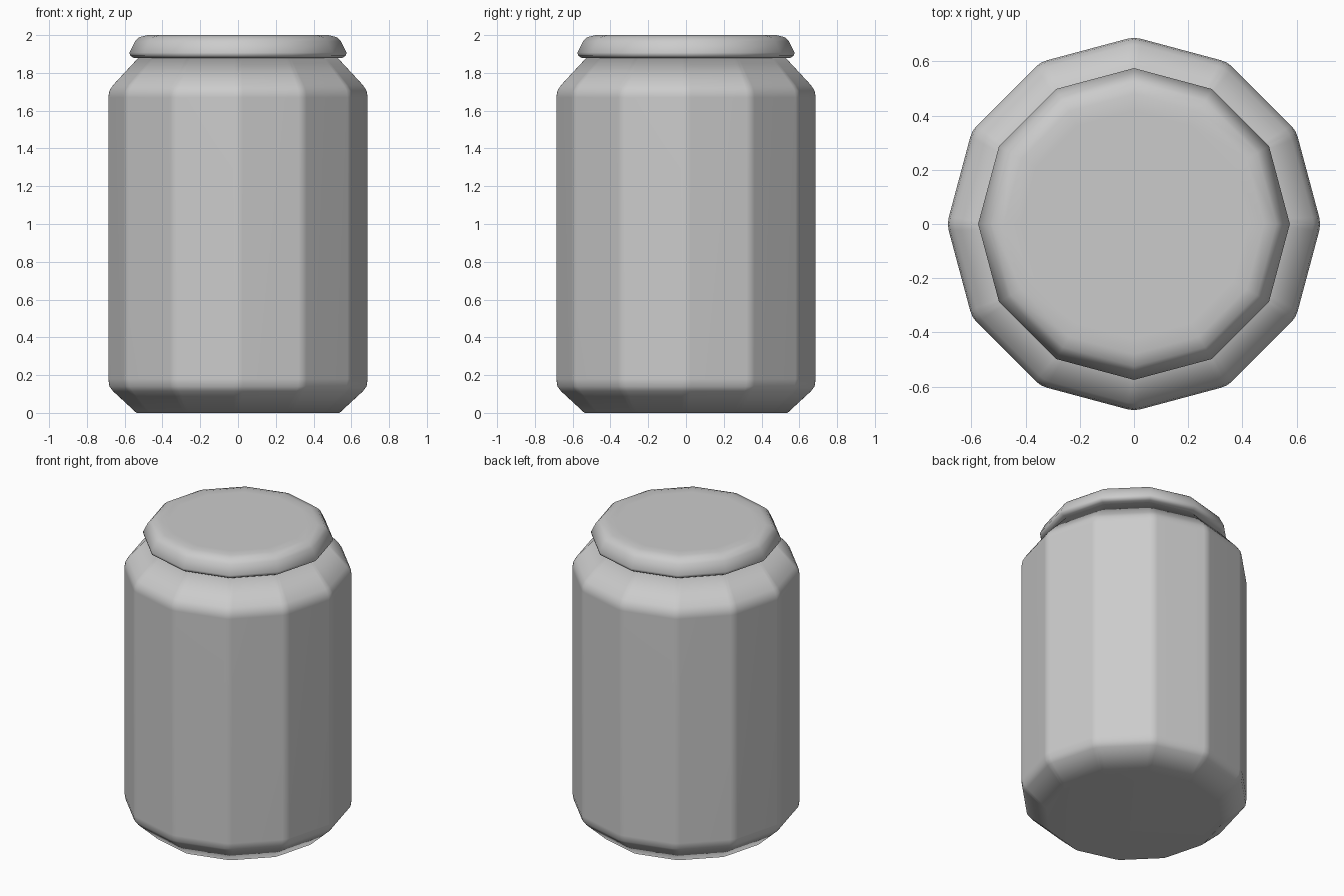
import bpy, bmesh
from math import pi, sin, cos
from mathutils import Vector

if "Cube" in bpy.data.objects:
    bpy.data.objects.remove(bpy.data.objects["Cube"])

SIDES = 12

def section(soft):
    """Unit 12-gon; corners are softened by the given share of the side."""
    corners = [Vector((cos(2*pi*i/SIDES), sin(2*pi*i/SIDES))) for i in range(SIDES)]
    if not soft:
        return corners
    pts = []
    for i, c in enumerate(corners):
        a = c.lerp(corners[i-1], soft)
        b = c.lerp(corners[(i+1) % SIDES], soft)
        pts += [a, (a + b)/4 + c/2, b]
    return pts

def loft(name, profile, soft=0):
    """Stack scaled sections along z and cap both ends."""
    bm = bmesh.new()
    sec = section(soft)
    n = len(sec)
    rings = [[bm.verts.new((p.x*r, p.y*r, z)) for p in sec] for r, z in profile]
    for lo, hi in zip(rings, rings[1:]):
        for i in range(n):
            j = (i+1) % n
            bm.faces.new((lo[i], lo[j], hi[j], hi[i]))
    bm.faces.new(rings[0][::-1])
    bm.faces.new(rings[-1])
    mesh = bpy.data.meshes.new(name)
    bm.to_mesh(mesh)
    bm.free()
    ob = bpy.data.objects.new(name, mesh)
    bpy.context.collection.objects.link(ob)
    for f in mesh.polygons:
        f.use_smooth = True
    return ob

# Jar body: chamfered base, straight facets, sloping shoulder
body = loft("jar_body", [(0.54, 0), (0.665, 0.115), (0.684, 0.14), (0.69, 0.18),
                         (0.69, 1.67), (0.684, 1.705), (0.665, 1.735),
                         (0.53, 1.88)], soft=0.07)
body.modifiers.new("flat_facets", 'WEIGHTED_NORMAL')

# Lid: rounded cap overhanging the neck
loft("lid", [(0.50, 1.88), (0.553, 1.88), (0.57, 1.89), (0.575, 1.907),
             (0.545, 1.967), (0.525, 1.988), (0.48, 2.0), (0.42, 2.0)])
